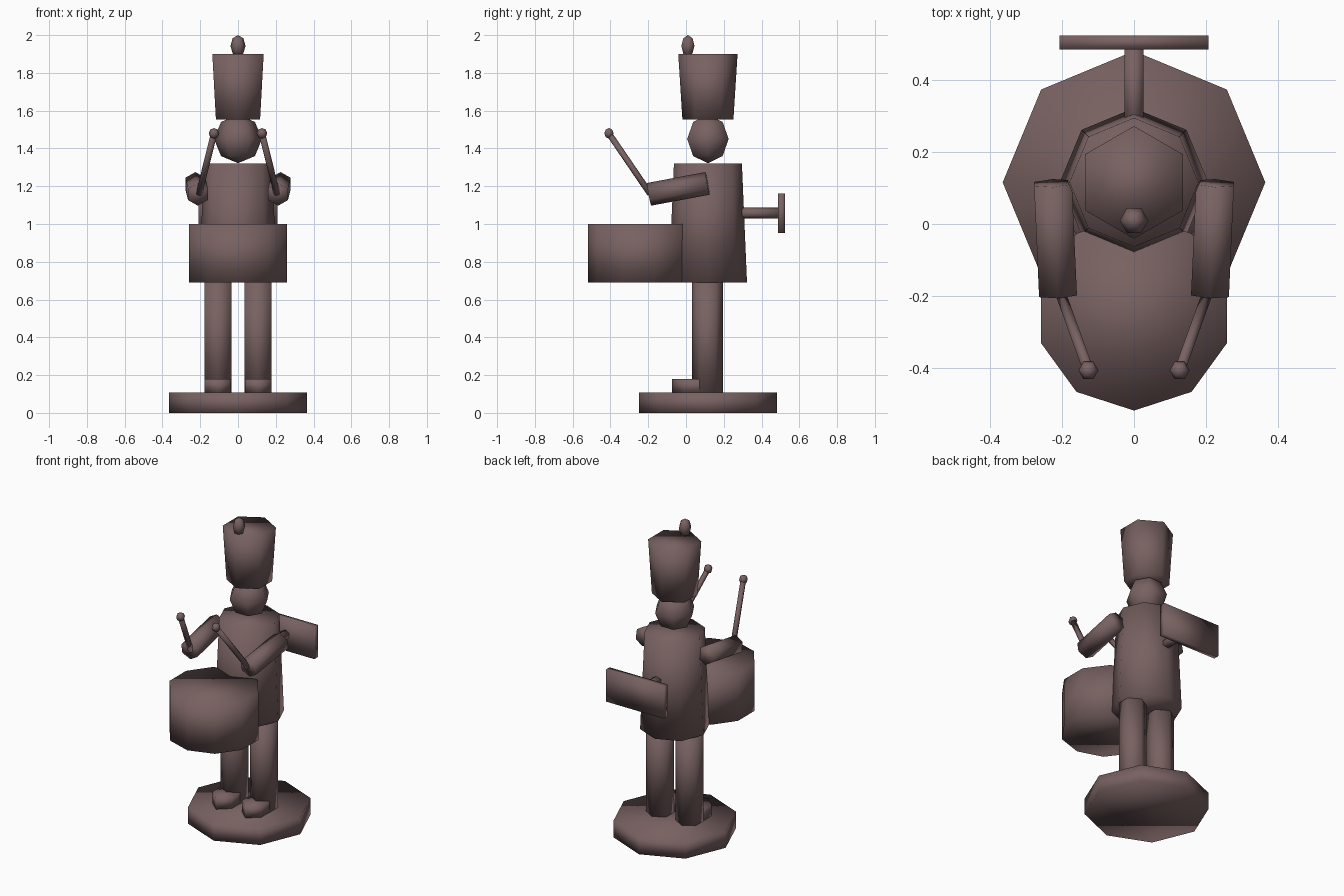
import bpy, bmesh, math
from mathutils import Vector, Matrix

if "Cube" in bpy.data.objects:
    bpy.data.objects.remove(bpy.data.objects["Cube"])

paint = bpy.data.materials.new("dusty_brown")
paint.diffuse_color = (0.19, 0.12, 0.12, 1)
paint.use_nodes = True
paint.node_tree.nodes["Principled BSDF"].inputs["Base Color"].default_value = paint.diffuse_color


def finish(name, bm):
    """Turn a bmesh into a smooth shaded, painted object."""
    bmesh.ops.recalc_face_normals(bm, faces=bm.faces)
    for f in bm.faces:
        f.smooth = True
    mesh = bpy.data.meshes.new(name)
    bm.to_mesh(mesh)
    bm.free()
    mesh.materials.append(paint)
    obj = bpy.data.objects.new(name, mesh)
    bpy.context.collection.objects.link(obj)
    return obj


def prism(name, start, end, r0, r1, sides, corner=(0, -1, 0), stretch=1.0):
    """Capped prism or frustum; one corner points along `corner`."""
    start, end = Vector(start), Vector(end)
    w = (end - start).normalized()
    u = Vector(corner)
    u = (u - w * u.dot(w)).normalized()
    v = w.cross(u)
    bm = bmesh.new()
    rings = []
    for p, r in ((start, r0), (end, r1)):
        ring = []
        for i in range(sides):
            a = 2 * math.pi * i / sides
            ring.append(bm.verts.new(p + u * r * stretch * math.cos(a) + v * r * math.sin(a)))
        rings.append(ring)
    low, high = rings
    bm.faces.new(low[::-1])
    bm.faces.new(high)
    for i in range(sides):
        j = (i + 1) % sides
        bm.faces.new((low[i], low[j], high[j], high[i]))
    return finish(name, bm)


def ball(name, centre, r, rz):
    """Six-sided, four-ring ball with a corner facing the front."""
    bm = bmesh.new()
    m = (Matrix.Translation(centre) @ Matrix.Diagonal((r, r, rz, 1))
         @ Matrix.Rotation(math.pi / 2, 4, 'Z'))
    bmesh.ops.create_uvsphere(bm, u_segments=6, v_segments=4, radius=1, matrix=m)
    return finish(name, bm)


def box(name, centre, size):
    bm = bmesh.new()
    bmesh.ops.create_cube(bm, size=1, matrix=Matrix.Translation(centre) @ Matrix.Diagonal((*size, 1)))
    return finish(name, bm)


Y = 0.116  # body axis

# stand, torso, head and tall hat
prism("stand", (0, Y, 0), (0, Y, 0.108), 0.366, 0.366, 8)
prism("torso", (0, Y, 0.69), (0, Y, 1.32), 0.207, 0.18, 8)
ball("head", (0, Y, 1.45), 0.127, 0.128)
prism("hat", (0, Y, 1.552), (0, Y, 1.9), 0.135, 0.157, 6)
ball("hat_plume", (0, 0.01, 1.943), 0.04, 0.057)

# drum
prism("drum", (0, -0.247, 0.69), (0, -0.247, 1.0), 0.273, 0.273, 10)

# winding key on the back
prism("key_shaft", (0, 0.25, 1.058), (0, 0.49, 1.058), 0.03, 0.03, 6, (0, 0, 1))
box("key_handle", (0, 0.506, 1.057), (0.416, 0.038, 0.208))

# legs, shoes, arms and drumsticks on both sides
for side, s in (("left", 1), ("right", -1)):
    x = s * 0.106
    prism(side + "_leg", (x, Y - 0.002, 0.108), (x, Y - 0.002, 0.69), 0.083, 0.083, 6)
    prism(side + "_shoe", (x, 0.05, 0.108), (x, 0.05, 0.18), 0.081, 0.081, 6, stretch=1.54)
    prism(side + "_arm", (s * 0.226, 0.114, 1.215), (s * 0.212, -0.196, 1.157),
          0.061, 0.061, 6, (0, 0, 1))
    prism(side + "_drumstick", (s * 0.206, -0.19, 1.16), (s * 0.128, -0.405, 1.475),
          0.017, 0.017, 6, (0, 0, 1))
    ball(side + "_stick_tip", (s * 0.127, -0.408, 1.48), 0.028, 0.028)
